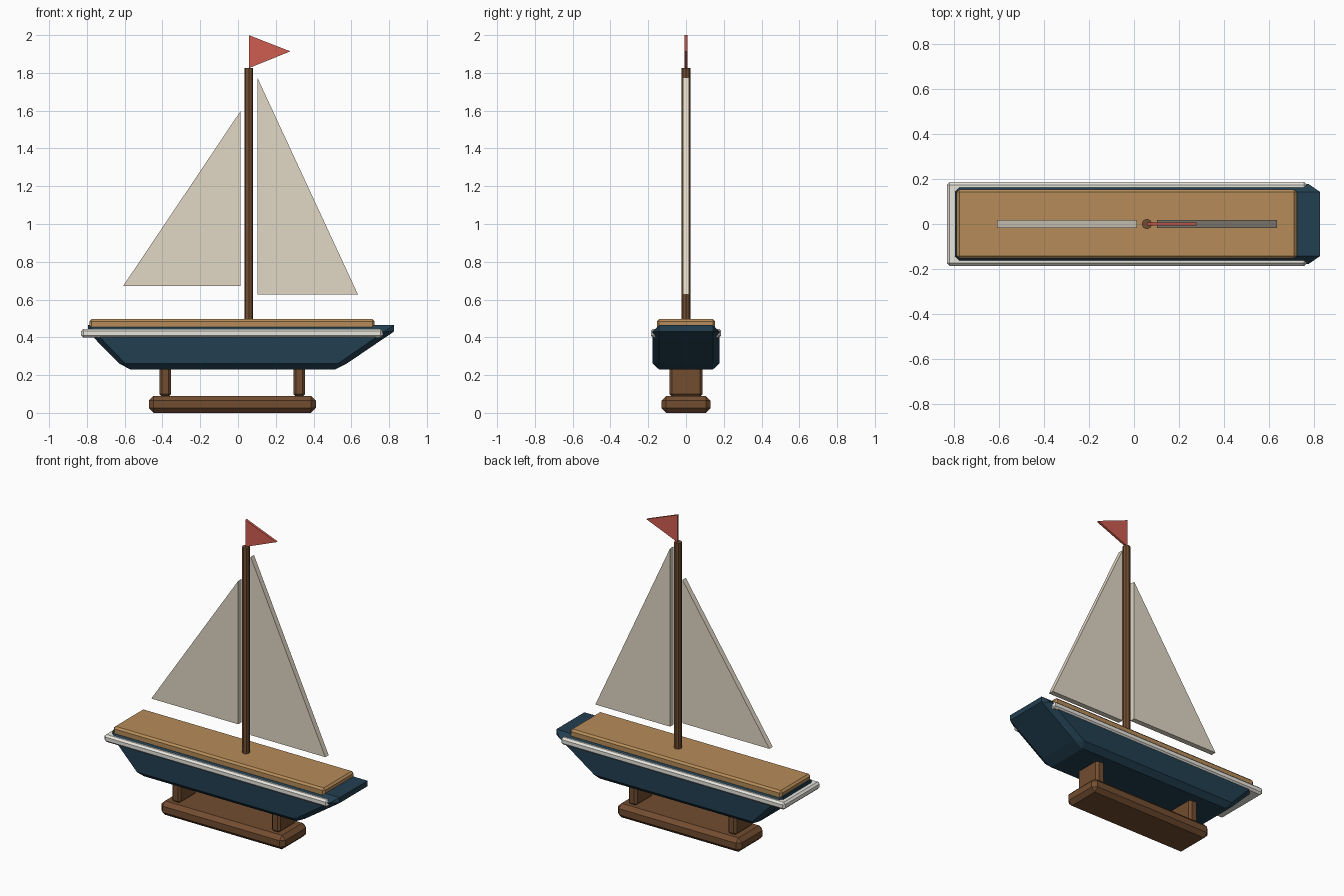
import bpy, bmesh, math

if "Cube" in bpy.data.objects:
    bpy.data.objects.remove(bpy.data.objects["Cube"])


def material(name, rgb):
    m = bpy.data.materials.new(name)
    m.diffuse_color = (*rgb, 1)
    m.use_nodes = True
    m.node_tree.nodes["Principled BSDF"].inputs["Base Color"].default_value = m.diffuse_color
    return m


NAVY = material("navy paint", (0.016, 0.05, 0.082))
DECK = material("deck wood", (0.47, 0.26, 0.10))
WOOD = material("dark wood", (0.17, 0.075, 0.03))
WHITE = material("white paint", (0.80, 0.78, 0.72))
CLOTH = material("sail cloth", (0.75, 0.68, 0.56))
RED = material("flag cloth", (0.62, 0.11, 0.08))


def finish(bm, name, mat):
    bmesh.ops.recalc_face_normals(bm, faces=bm.faces[:])
    mesh = bpy.data.meshes.new(name)
    bm.to_mesh(mesh)
    bm.free()
    mesh.materials.append(mat)
    ob = bpy.data.objects.new(name, mesh)
    bpy.context.collection.objects.link(ob)
    return ob


def box(name, x, y, z, bevel, mat):
    """Chamfered box from (min, max) ranges on each axis."""
    bm = bmesh.new()
    bmesh.ops.create_cube(bm, size=1)
    for v in bm.verts:
        v.co = [(a + b) / 2 + c * (b - a) for (a, b), c in zip((x, y, z), v.co)]
    ob = finish(bm, name, mat)
    mod = ob.modifiers.new("chamfer", 'BEVEL')
    mod.width = bevel
    mod.segments = 1
    return ob


def sheet(name, outline, thickness, mat):
    """Flat panel: an x-z outline extruded evenly about y = 0."""
    bm = bmesh.new()
    face = bm.faces.new([bm.verts.new((x, -thickness / 2, z)) for x, z in outline])
    ext = bmesh.ops.extrude_face_region(bm, geom=[face])
    verts = [g for g in ext["geom"] if isinstance(g, bmesh.types.BMVert)]
    bmesh.ops.translate(bm, verts=verts, vec=(0, thickness, 0))
    return finish(bm, name, mat)


# Display stand
box("stand_base", (-0.472, 0.412), (-0.13, 0.13), (0, 0.09), 0.025, WOOD)
for side, x in (("stern", -0.385), ("bow", 0.325)):
    box("stand_post_" + side, (x - 0.031, x + 0.031), (-0.088, 0.088), (0.085, 0.265), 0.014, WOOD)

# Hull: chamfered box tapering towards the keel, wrapped around its outlines
centre_outline = [(-0.571, 0.23), (-0.63, 0.262), (-0.795, 0.43), (-0.795, 0.465),
                  (0.825, 0.465), (0.825, 0.43), (0.577, 0.262), (0.513, 0.23)]
side_outline = [(-0.597, 0.262), (-0.76, 0.43), (0.775, 0.43), (0.53, 0.262)]
bm = bmesh.new()
for outline, y in ((centre_outline, 0.143), (side_outline, 0.177)):
    for x, z in outline:
        for s in (-1, 1):
            bm.verts.new((x, s * y, z))
bmesh.ops.convex_hull(bm, input=bm.verts[:])
bmesh.ops.dissolve_limit(bm, angle_limit=math.radians(2), verts=bm.verts[:], edges=bm.edges[:])
finish(bm, "hull", NAVY)

# Rub rail and deck
box("rub_rail", (-0.83, 0.767), (-0.186, 0.186), (0.398, 0.445), 0.012, WHITE)
box("deck", (-0.787, 0.723), (-0.154, 0.154), (0.443, 0.497), 0.012, DECK)

# Mast
bm = bmesh.new()
bmesh.ops.create_cone(bm, cap_ends=True, segments=8, radius1=0.023, radius2=0.023, depth=1.345)
bmesh.ops.translate(bm, verts=bm.verts[:], vec=(0.057, 0, 1.1525))
finish(bm, "mast", WOOD)

# Sails and pennant
sheet("main_sail", [(0.102, 0.627), (0.635, 0.627), (0.102, 1.776)], 0.034, CLOTH)
sheet("jib_sail", [(-0.607, 0.673), (0.013, 0.673), (0.013, 1.597)], 0.034, CLOTH)
sheet("pennant", [(0.057, 1.825), (0.277, 1.914), (0.057, 2.0)], 0.015, RED)
